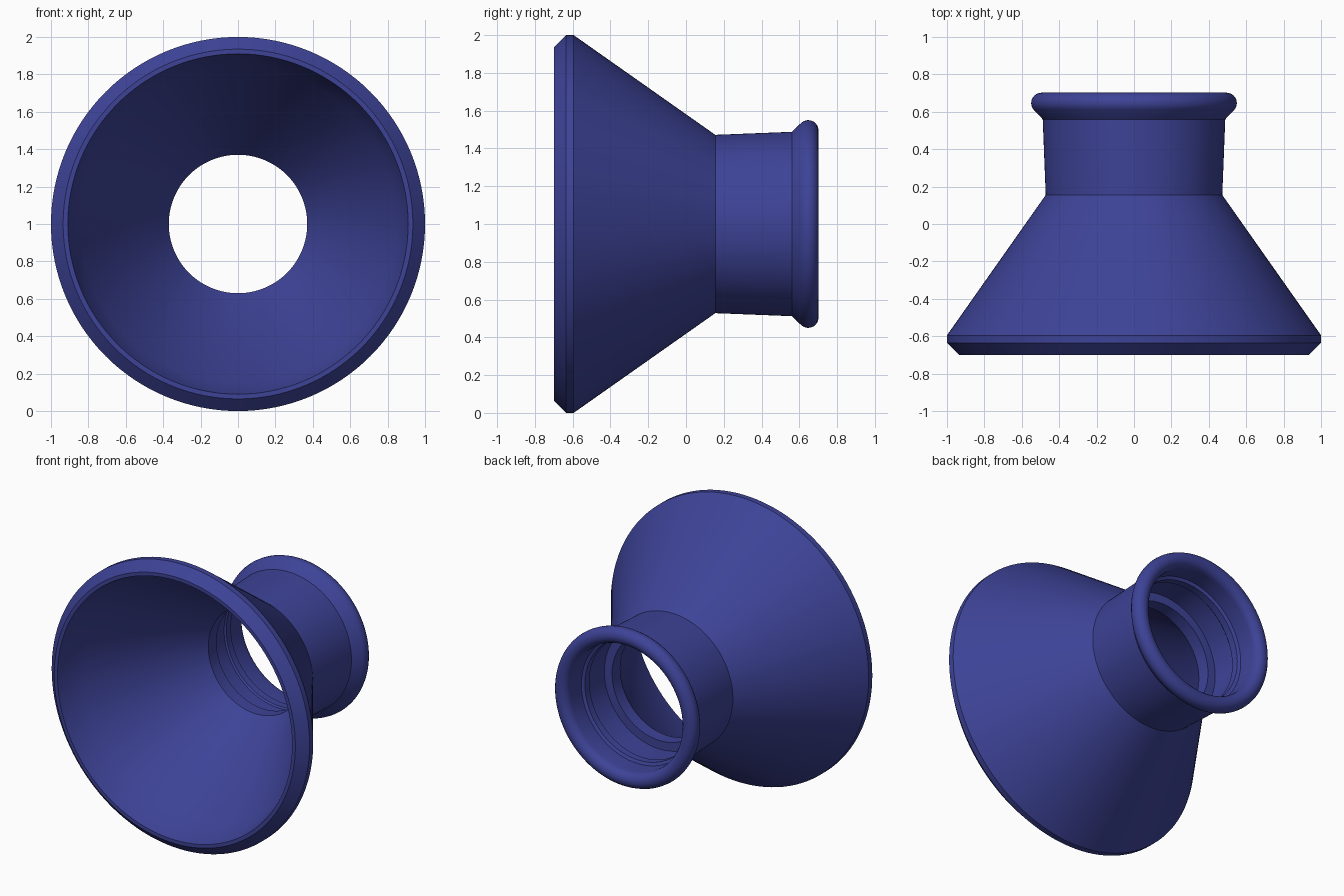
import bpy, bmesh, math
from mathutils import Matrix, Vector

if "Cube" in bpy.data.objects:
    bpy.data.objects.remove(bpy.data.objects["Cube"])

SEGMENTS = 128

blue = bpy.data.materials.new("deep_blue")
blue.diffuse_color = (0.047, 0.056, 0.31, 1)
blue.use_nodes = True
blue.node_tree.nodes["Principled BSDF"].inputs["Base Color"].default_value = blue.diffuse_color

# Closed wall section as (radius, y)
section = [(0.91, -0.70), (0.935, -0.70), (1.0, -0.635), (1.0, -0.595),  # chamfered mouth
           (0.472, 0.155), (0.488, 0.56)]                               # cone and neck
# Rounded bead around the rear end
for i in range(13):
    a = math.radians(-40 + i * 220 / 12)
    section.append((0.495 + 0.055 * math.cos(a), 0.647 + 0.055 * math.sin(a)))
section += [(0.44, 0.53), (0.42, 0.52), (0.42, 0.47), (0.43, 0.46),     # retaining ridge in the bore
            (0.43, 0.29), (0.37, 0.29), (0.37, 0.20),                   # inner ledge
            (0.85, -0.48)]                                              # inner cone

# Revolve the section around the horizontal axis
bm = bmesh.new()
verts = [bm.verts.new((r, y, 0)) for r, y in section]
edges = [bm.edges.new((v, verts[(i + 1) % len(verts)])) for i, v in enumerate(verts)]
bmesh.ops.spin(bm, geom=verts + edges, cent=(0, 0, 0), axis=(0, 1, 0),
               angle=2 * math.pi, steps=SEGMENTS, use_merge=True)
bmesh.ops.remove_doubles(bm, verts=bm.verts, dist=0.0001)
bmesh.ops.recalc_face_normals(bm, faces=bm.faces)
bmesh.ops.transform(bm, matrix=Matrix.Translation(Vector((0, 0, 1))), verts=bm.verts)

mesh = bpy.data.meshes.new("funnel_adapter")
bm.to_mesh(mesh)
bm.free()
mesh.materials.append(blue)
funnel = bpy.data.objects.new("funnel_adapter", mesh)
bpy.context.collection.objects.link(funnel)

# Smooth round walls with crisp rims
bpy.context.view_layer.objects.active = funnel
funnel.select_set(True)
bpy.ops.object.shade_smooth_by_angle(angle=math.radians(25))
